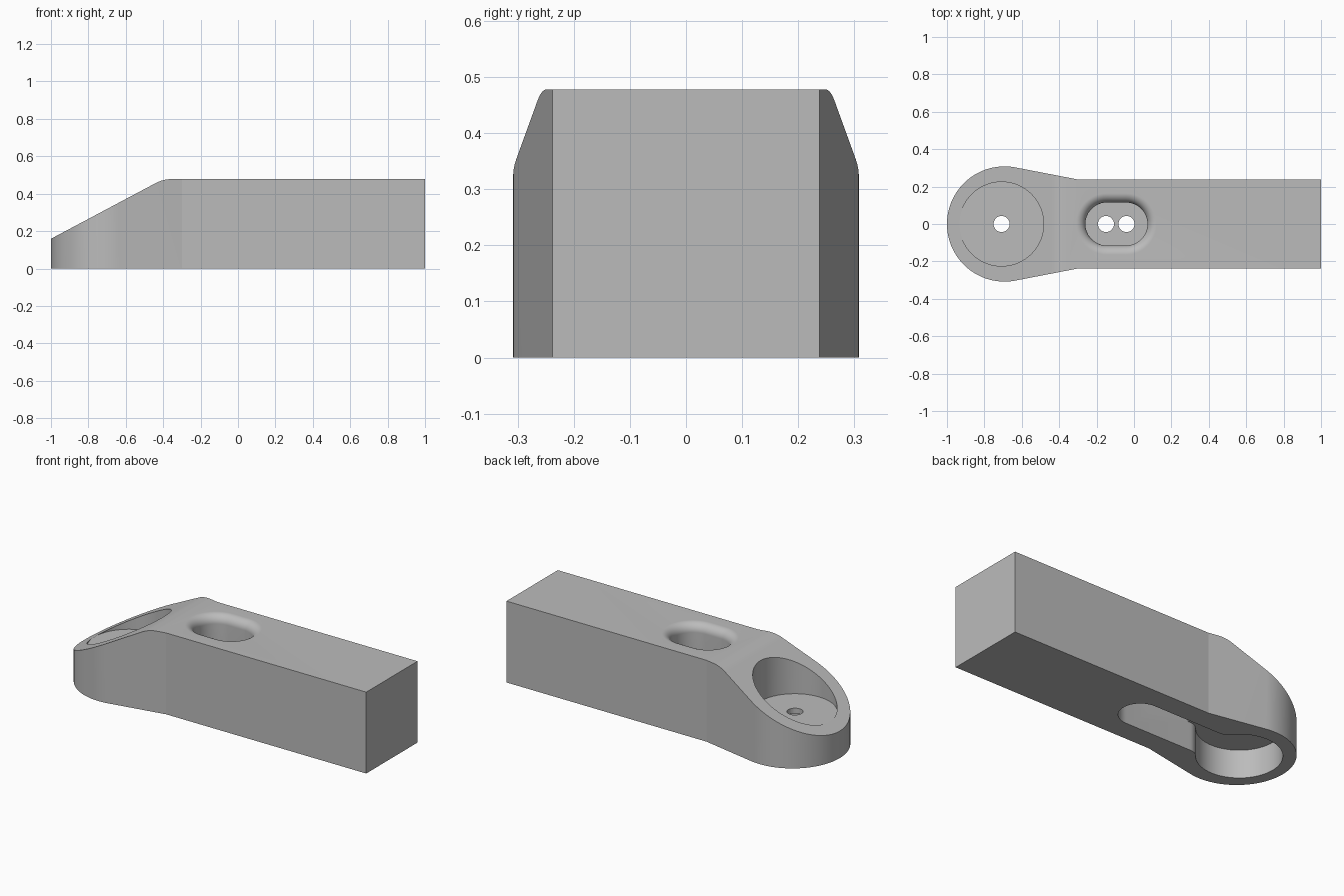
import bpy, bmesh
from math import sin, cos, pi, radians, degrees, atan2, acos, hypot, sqrt

cube = bpy.data.objects.get("Cube")
if cube:
    bpy.data.objects.remove(cube)

grey = bpy.data.materials.new("plain_grey")
grey.use_nodes = True
tone = (0.5, 0.5, 0.5, 1)
grey.diffuse_color = tone
grey.node_tree.nodes["Principled BSDF"].inputs["Base Color"].default_value = tone

TOP = 0.478      # height of the bar
HALF = 0.238     # half width of the bar


def arc(cx, cy, r, start, end, steps=24):
    """Points on an arc, angles in degrees."""
    angles = [radians(start + (end - start) * i / steps) for i in range(steps + 1)]
    return [(cx + r * cos(a), cy + r * sin(a)) for a in angles]


def stadium(x0, x1, r):
    return arc(x1, 0, r, -90, 90) + arc(x0, 0, r, 90, 270)


def loft(name, rings):
    """Closed solid through matching rings of 3D points."""
    bm = bmesh.new()
    loops = [[bm.verts.new(p) for p in ring] for ring in rings]
    n = len(loops[0])
    for low, high in zip(loops, loops[1:]):
        for i in range(n):
            j = (i + 1) % n
            bm.faces.new((low[i], low[j], high[j], high[i]))
    bm.faces.new(loops[0][::-1])
    bm.faces.new(loops[-1])
    bmesh.ops.recalc_face_normals(bm, faces=bm.faces)
    mesh = bpy.data.meshes.new(name)
    bm.to_mesh(mesh)
    bm.free()
    mesh.materials.append(grey)
    obj = bpy.data.objects.new(name, mesh)
    bpy.context.collection.objects.link(obj)
    return obj


def prism(name, outline, low, high, axis="z"):
    place = {"x": lambda u, v, w: (w, u, v),
             "y": lambda u, v, w: (u, w, v),
             "z": lambda u, v, w: (u, v, w)}[axis]
    return loft(name, [[place(u, v, w) for u, v in outline] for w in (low, high)])


def combine(target, tool, operation="DIFFERENCE"):
    """Apply a boolean and discard the tool."""
    mod = target.modifiers.new("cut", "BOOLEAN")
    mod.object, mod.operation, mod.solver = tool, operation, "EXACT"
    bpy.context.view_layer.objects.active = target
    bpy.ops.object.modifier_apply(modifier=mod.name)
    bpy.data.objects.remove(tool)


# Plan outline: straight bar, tapered neck and round head
head_x, head_r, neck_x = -0.692, 0.308, -0.3
dx = neck_x - head_x
tangent = degrees(atan2(HALF, dx) + acos(head_r / hypot(dx, HALF)))
plan = [(1, -HALF), (1, HALF), (neck_x, HALF)]
plan += arc(head_x, 0, head_r, tangent, 360 - tangent, 64) + [(neck_x, -HALF)]
body = prism("arm_body", plan, 0, TOP)

# Side profile: sloped head with a rounded brow
slope = 28
brow_r = 0.18
brow_x = -0.4 + brow_r * sin(radians(slope / 2)) / cos(radians(slope / 2))
side = [(-1.2, -0.1), (1.2, -0.1), (1.2, TOP)]
side += arc(brow_x, TOP - brow_r, brow_r, 90, 90 + slope, 10)
side += [(-1.2, TOP - 0.8 * sin(radians(slope)) / cos(radians(slope)))]
combine(body, prism("side_profile", side, -0.5, 0.5, "y"), "INTERSECT")

# Round dish in the sloped head
dish_x, dish_r = -0.708, 0.225
combine(body, prism("dish", arc(dish_x, 0, dish_r, 0, 355, 71), 0.195, 0.7))

# Slot pocket in the top with a flared lip
flare = 0.05
slot_r, slot_a, slot_b = 0.115, -0.145, -0.043
levels = [(0.245, 0)]
for i in range(17):
    t = pi / 2 * i / 16
    levels.append((TOP - flare + flare * sin(t), flare * (1 - cos(t))))
levels.append((TOP + 0.05, flare))
combine(body, loft("top_slot", [[(x, y, z) for x, y in stadium(slot_a, slot_b, slot_r + off)]
                                for z, off in levels]))

# Underside cavity: round recess blended into a channel
blend = 0.07
blend_dx = sqrt((dish_r + blend) ** 2 - (slot_r + blend) ** 2)
blend_x, blend_y = dish_x + blend_dx, slot_r + blend
a = degrees(atan2(blend_y, blend_dx))
upper = arc(blend_x, blend_y, blend, 270, a + 180, 10)
cavity = arc(slot_b, 0, slot_r, -90, 90) + upper
cavity += arc(dish_x, 0, dish_r, a, 360 - a, 60)[1:-1]
cavity += [(x, -y) for x, y in reversed(upper)]
combine(body, prism("under_cavity", cavity, -0.1, 0.165))

# Deeper part of the channel, below the top slot
channel = arc(slot_b, 0, slot_r, -90, 90) + [(-0.46, slot_r), (-0.46, -slot_r)]
combine(body, prism("under_channel", channel, -0.1, 0.222))

# Bolt holes
for x in (dish_x, -0.15, -0.04):
    combine(body, prism("bolt_hole", arc(x, 0, 0.043, 0, 350, 35), 0.1, 0.3))

# Cross-shaped socket in the end: one arm, mirrored and turned four times
half_arm = [(0.033, 0.063), (0.081, 0.111), (0.058, 0.134),
            (0.07, 0.147), (0.084, 0.147), (0.102, 0.128)]
lobe = arc(0.125, 0.125, 0.0235, 180, -90, 20)
arm = half_arm + lobe + [(v, u) for u, v in reversed(half_arm)]
cross = []
for turn in range(4):
    c, s = cos(-turn * pi / 2), sin(-turn * pi / 2)
    cross += [(u * c - v * s, u * s + v * c + TOP / 2) for u, v in arm]
combine(body, prism("end_socket", cross, 0.6, 1.1, "x"))

# Smooth the curves, keep the edges crisp
bpy.ops.object.select_all(action="DESELECT")
body.select_set(True)
bpy.context.view_layer.objects.active = body
bpy.ops.object.shade_smooth_by_angle(angle=radians(9))
